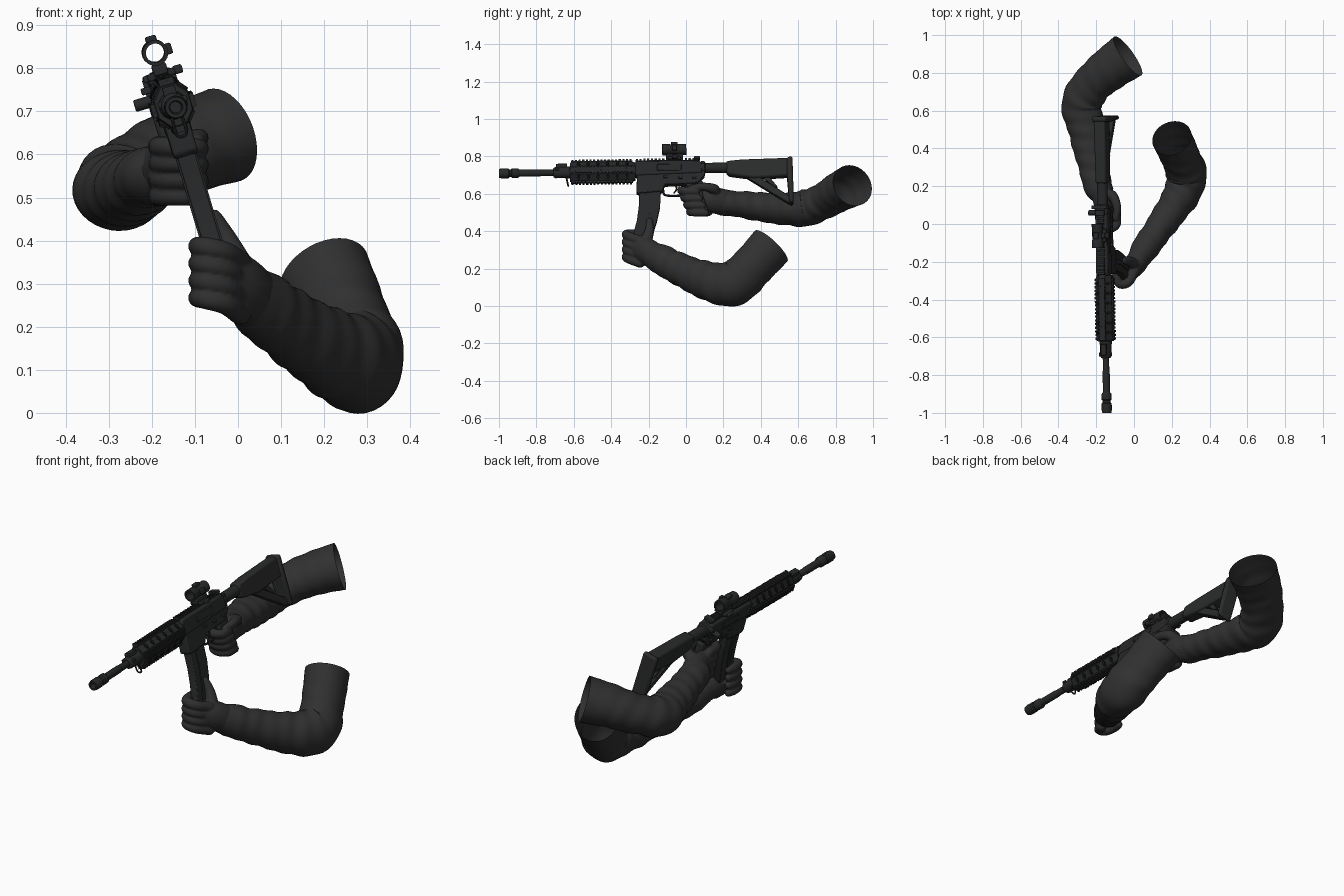
import bpy, bmesh, math
from mathutils import Vector, Matrix

if "Cube" in bpy.data.objects:
    bpy.data.objects.remove(bpy.data.objects["Cube"])

def material(name, r, g, b):
    m = bpy.data.materials.new(name)
    m.diffuse_color = (r, g, b, 1)
    m.use_nodes = True
    m.node_tree.nodes["Principled BSDF"].inputs["Base Color"].default_value = m.diffuse_color
    return m

SLEEVE = material("sleeve_charcoal", .030, .030, .030)
GLOVE = material("glove_charcoal", .028, .028, .028)
GUN = material("gun_black", .020, .021, .022)
STOCK = material("polymer_black", .023, .024, .024)
HOLE = material("recess_black", .008, .008, .008)

# Gun frame: barrel along local -y, rolled sideways in world
GUNM = (Matrix.Translation((-.160, 0, .722)) @ Matrix.Rotation(.016, 4, 'Z')
        @ Matrix.Rotation(.013, 4, 'X') @ Matrix.Rotation(math.radians(-16.5), 4, 'Y'))
gun_parts = []

def finish(name, bm, mat, gun=True, bevel=0):
    bmesh.ops.recalc_face_normals(bm, faces=bm.faces)
    for f in bm.faces:
        f.smooth = True
    me = bpy.data.meshes.new(name)
    bm.to_mesh(me)
    bm.free()
    me.materials.append(mat)
    ob = bpy.data.objects.new(name, me)
    bpy.context.collection.objects.link(ob)
    if gun:
        ob.matrix_world = GUNM
        gun_parts.append(ob)
    if bevel:
        b = ob.modifiers.new("bevel", 'BEVEL')
        b.width, b.segments, b.limit_method = bevel, 2, 'ANGLE'
    return ob

def box(bm, c, s):
    bmesh.ops.create_cube(bm, size=1, matrix=Matrix.Translation(c) @ Matrix.Diagonal((*s, 1)))

def profile(bm, pts, hw, cx=0):
    """Side outline (y, z) extruded across x."""
    a = [bm.verts.new((cx - hw, y, z)) for y, z in pts]
    b = [bm.verts.new((cx + hw, y, z)) for y, z in pts]
    bm.faces.new(a)
    bm.faces.new(b[::-1])
    for i in range(len(pts)):
        j = (i + 1) % len(pts)
        bm.faces.new((a[i], b[i], b[j], a[j]))

def lathe(bm, pts, seg=24, cz=0, sx=1, sz=1, loop=False):
    """(y, radius) outline turned about the y axis."""
    rings = []
    for y, r in pts:
        rings.append([bm.verts.new((sx * r * math.cos(2 * math.pi * (k + .5) / seg), y,
                                    cz + sz * r * math.sin(2 * math.pi * (k + .5) / seg))) for k in range(seg)])
    skin(bm, rings, not loop, loop)

def skin(bm, rings, cap, loop=False):
    n = len(rings[0])
    for i in range(len(rings) if loop else len(rings) - 1):
        a, b = rings[i], rings[(i + 1) % len(rings)]
        for k in range(n):
            bm.faces.new((a[k], a[(k + 1) % n], b[(k + 1) % n], b[k]))
    if cap:
        bm.faces.new(rings[0])
        bm.faces.new(rings[-1][::-1])

def sweep(bm, pts, seg=20, sub=6, cap=True, flat=1, wrinkle=0):
    """Smooth limb through (x, y, z, radius) points."""
    P = [Vector(p) for p in pts]
    P = [2 * P[0] - P[1]] + P + [2 * P[-1] - P[-2]]
    path = []
    for i in range(1, len(P) - 2):
        a, b, c, d = P[i - 1:i + 3]
        for s in range(sub):
            t = s / sub
            path.append(.5 * (2 * b + (c - a) * t + (2 * a - 5 * b + 4 * c - d) * t * t + (3 * b - a - 3 * c + d) * t ** 3))
    path.append(P[-2].copy())
    ts = [(path[min(i + 1, len(path) - 1)] - path[max(i - 1, 0)]).to_3d().normalized() for i in range(len(path))]
    st = [(p.to_3d(), t, p[3]) for p, t in zip(path, ts)]
    if cap:                                     # rounded ends
        def ends(p, t, r, sg, angs):
            return [(p + sg * t * r * math.sin(a), t, r * math.cos(a)) for a in angs]
        st = ends(*st[0], -1, (1.45, 1., .5)) + st + ends(*st[-1], 1, (.5, 1., 1.45))
    rings, L = [], 0
    for i, (p, t, r) in enumerate(st):
        L += (p - st[i - 1][0]).length if i else 0
        side = t.cross(Vector((0, 0, 1))).normalized()
        up = side.cross(t)
        w = wrinkle * min(1, 4 * i / len(st)) * max(0, 1 - (i / len(st)) ** 4)
        ring = []
        for k in range(seg):
            a = 2 * math.pi * k / seg
            q = r * (1 + w * (math.sin(75 * L + 2.2 * math.sin(a + 1)) + .6 * math.sin(41 * L + 3 * math.cos(a))))
            ring.append(bm.verts.new(p + side * q * math.cos(a) + up * q * flat * math.sin(a)))
        rings.append(ring)
    skin(bm, rings, cap)

# ---------- sleeves (open at the shoulder end) ----------
bm = bmesh.new()
sweep(bm, [(-.165, .155, .562, .064), (-.19, .2, .552, .076), (-.21, .28, .545, .077), (-.235, .4, .53, .087),
           (-.26, .53, .52, .097), (-.277, .635, .523, .108), (-.225, .735, .56, .106),
           (-.13, .82, .61, .115), (-.032, .89, .645, .125)], 36, 9, False, .9, .028)
finish("right_sleeve", bm, SLEEVE, False)
bm = bmesh.new()
sweep(bm, [(.025, -.185, .272, .06), (.055, -.135, .25, .072), (.1, -.07, .215, .074), (.19, .06, .155, .085),
           (.255, .165, .122, .098), (.278, .26, .125, .108), (.25, .345, .2, .103),
           (.2, .455, .32, .107)], 36, 9, False, 1.13, .028)
finish("left_sleeve", bm, SLEEVE, False)

# ---------- gloved hands (fused by voxel remesh) ----------
def hand(name, palm, fingers, flat):
    bm = bmesh.new()
    sweep(bm, palm, flat=flat)
    for f in fingers:
        sweep(bm, f, 14)
    ob = finish(name, bm, GLOVE, False)
    m = ob.modifiers.new("fuse", 'REMESH')
    m.mode, m.voxel_size, m.use_smooth_shade = 'VOXEL', .005, True
    s = ob.modifiers.new("soften", 'SMOOTH')
    s.factor, s.iterations = .5, 3

fing = []
for i in range(4):
    z, b = .618 - .038 * i, .016 * i
    fing.append([(-.185, .07 + b, z, .025), (-.175, b, z, .024), (-.13, -.025 + b, z, .023),
                 (-.092, -.002 + b, z - .003, .022), (-.09, .055 + b, z - .006, .020)])
fing.append([(-.16, .15, .6, .034), (-.115, .15, .625, .028), (-.09, .09, .638, .022), (-.095, .03, .63, .018)])
hand("right_hand", [(-.185, .21, .552, .062), (-.165, .15, .565, .06), (-.16, .09, .57, .05)], fing, 1.15)

fing = []
for i in range(4):
    z = .385 - .04 * i
    fing.append([(.005, -.245, z - .035, .026), (-.03, -.308, z - .012, .025), (-.078, -.316, z, .024),
                 (-.094, -.265, z + .002, .022), (-.09, -.225, z + .002, .019)])
fing.append([(-.0, -.215, .345, .034), (-.028, -.195, .405, .025), (-.055, -.195, .455, .018)])
hand("left_hand", [(.045, -.155, .258, .058), (.005, -.215, .295, .06), (-.025, -.255, .315, .05)], fing, 1.2)

# ---------- barrel and muzzle ----------
bm = bmesh.new()
lathe(bm, [(-.9, .019), (-.78, .019), (-.775, .017), (-.6, .017)])
finish("barrel", bm, GUN)
bm = bmesh.new()
lathe(bm, [(-.95, .013), (-1, .016), (-1, .024), (-.985, .027), (-.95, .027), (-.945, .021), (-.935, .021),
           (-.93, .026), (-.9, .026), (-.89, .019)])
finish("muzzle_brake", bm, GUN)
bm = bmesh.new()
lathe(bm, [(-.71, .024), (-.7, .03), (-.65, .03), (-.62, .034)], 16)
box(bm, (0, -.665, .034), (.03, .06, .024))
box(bm, (0, -.69, .01), (.07, .022, .014))
finish("gas_block", bm, GUN, bevel=.003)
bm = bmesh.new()
sweep(bm, [(-.012, -.64, -.03, .004), (-.011, -.632, -.07, .004), (.011, -.632, -.07, .004), (.012, -.64, -.03, .004)], 8)
finish("sling_loop", bm, GUN)

# ---------- handguard with four toothed rails ----------
bm = bmesh.new()
lathe(bm, [(-.62, .048), (-.61, .052), (-.29, .052), (-.27, .046)], 8, sx=.9, sz=1.08)
finish("handguard", bm, GUN)
bm = bmesh.new()
for i in range(17):
    y = -.607 + i * .0195
    for s in (-1, 1):
        box(bm, (0, y, s * .058), (.036, .011, .014))
        box(bm, (s * .046, y, 0), (.012, .011, .032))
for s in (-1, 1):
    box(bm, (0, -.45, s * .052), (.03, .33, .014))
    box(bm, (s * .042, -.45, 0), (.01, .33, .026))
finish("handguard_rails", bm, GUN)
bm = bmesh.new()
for i in range(6):
    for sx in (-1, 1):
        for sz in (-1, 1):
            n = Vector((sx * .76, 0, sz * .65))
            m = (Matrix.Translation((sx * .032, -.575 + i * .052, sz * .0375)) @ n.to_track_quat('Z', 'Y').to_matrix().to_4x4()
                 @ Matrix.Diagonal((.6, 1.2, 1, 1)))
            bmesh.ops.create_cone(bm, cap_ends=True, segments=12, radius1=.013, radius2=.013, depth=.008, matrix=m)
finish("handguard_vents", bm, HOLE)

# ---------- receiver ----------
bm = bmesh.new()
profile(bm, [(-.275, -.03), (-.275, .04), (-.26, .052), (.07, .052), (.085, .035), (.085, -.02)], .033)
finish("upper_receiver", bm, GUN, bevel=.008)
bm = bmesh.new()
profile(bm, [(-.262, -.02), (-.268, -.118), (-.255, -.128), (-.13, -.118), (-.115, -.08), (.06, -.075), (.1, -.03), (.1, -.005), (.07, -.01)], .029)
finish("lower_receiver", bm, GUN, bevel=.005)
bm = bmesh.new()
box(bm, (0, -.1, .053), (.03, .34, .01))
for i in range(17):
    box(bm, (0, -.262 + i * .0202, .06), (.036, .011, .012))
finish("top_rail", bm, GUN)
bm = bmesh.new()
box(bm, (.034, -.09, .012), (.006, .13, .035))
box(bm, (-.034, -.09, .012), (.006, .13, .035))
for s in (-1, 1):
    for y, z in ((-.11, -.04), (-.03, -.045), (.045, -.045)):
        box(bm, (s * .031, y, z), (.012, .022, .014))
finish("receiver_controls", bm, GUN, bevel=.003)
bm = bmesh.new()
box(bm, (-.012, .09, .038), (.085, .02, .016))
bmesh.ops.create_cone(bm, cap_ends=True, segments=16, radius1=.014, radius2=.014, depth=.05,
                      matrix=Matrix.Translation((-.054, .06, .012)) @ Matrix.Rotation(math.pi / 2, 4, 'Y'))
finish("charging_handle", bm, GUN, bevel=.003)
bm = bmesh.new()
box(bm, (0, .06, .068), (.05, .03, .016))
finish("rear_sight", bm, GUN, bevel=.003)

# ---------- magazine, grip, trigger ----------
bm = bmesh.new()
profile(bm, [(-.253, -.1), (-.256, -.2), (-.268, -.28), (-.288, -.35), (-.303, -.395), (-.2, -.41),
             (-.183, -.35), (-.16, -.28), (-.142, -.2), (-.136, -.1)], .021)
finish("magazine", bm, GUN, bevel=.004)
bm = bmesh.new()
for s in (-1, 1):
    profile(bm, [(-.215, -.13), (-.217, -.2), (-.23, -.28), (-.256, -.37), (-.236, -.37), (-.208, -.28), (-.193, -.2), (-.19, -.13)], .003, s * .022)
finish("magazine_ribs", bm, GUN)
bm = bmesh.new()
sweep(bm, [(0, -.125, -.1, .006), (0, -.115, -.132, .006), (0, -.06, -.138, .006), (0, -.015, -.13, .006), (0, .0, -.085, .006)], 8)
sweep(bm, [(0, -.06, -.07, .006), (0, -.052, -.1, .005), (0, -.066, -.122, .004)], 8)
finish("trigger_and_guard", bm, GUN)
bm = bmesh.new()
profile(bm, [(0, -.07), (.012, -.12), (.05, -.235), (.115, -.225), (.085, -.13), (.09, -.06)], .02)
finish("pistol_grip", bm, STOCK, bevel=.008)

# ---------- stock ----------
bm = bmesh.new()
lathe(bm, [(.08, .034), (.1, .034), (.105, .028), (.3, .028)], 20, .015)
finish("buffer_tube", bm, GUN)
bm = bmesh.new()
profile(bm, [(.215, .046), (.3, .054), (.56, .06), (.56, -.04), (.36, -.05), (.23, -.03), (.215, -.015)], .03)
finish("stock_body", bm, STOCK, bevel=.01)
bm = bmesh.new()
profile(bm, [(.31, -.035), (.545, -.19), (.565, -.19), (.565, -.16), (.385, -.04)], .02)
profile(bm, [(.4, -.035), (.47, -.1), (.49, -.1), (.44, -.035)], .014)
finish("stock_strut", bm, STOCK, bevel=.004)
bm = bmesh.new()
profile(bm, [(.54, .062), (.57, .066), (.572, -.08), (.572, -.19), (.55, -.193), (.54, -.05)], .04)
finish("butt_pad", bm, STOCK, bevel=.012)

# ---------- red dot sight (see-through tube) ----------
bm = bmesh.new()
lathe(bm, [(-.125, .022), (-.125, .030), (-.085, .030), (-.08, .027), (-.045, .027), (-.04, .030), (.003, .030), (.003, .022)], 24, .120, loop=True)
finish("sight_tube", bm, GUN)
bm = bmesh.new()
box(bm, (0, -.06, .08), (.034, .09, .026))
box(bm, (0, -.06, .067), (.066, .07, .016))
box(bm, (.04, -.06, .068), (.022, .03, .02))
box(bm, (-.036, -.06, .066), (.016, .04, .016))
box(bm, (0, -.06, .151), (.026, .036, .018))
box(bm, (.032, -.06, .12), (.018, .028, .026))
finish("sight_mount", bm, GUN, bevel=.004)

# keep hard edges on the gun
bpy.context.view_layer.update()
bpy.ops.object.select_all(action='DESELECT')
for ob in gun_parts:
    ob.select_set(True)
bpy.context.view_layer.objects.active = gun_parts[0]
bpy.ops.object.shade_smooth_by_angle(angle=math.radians(35))
